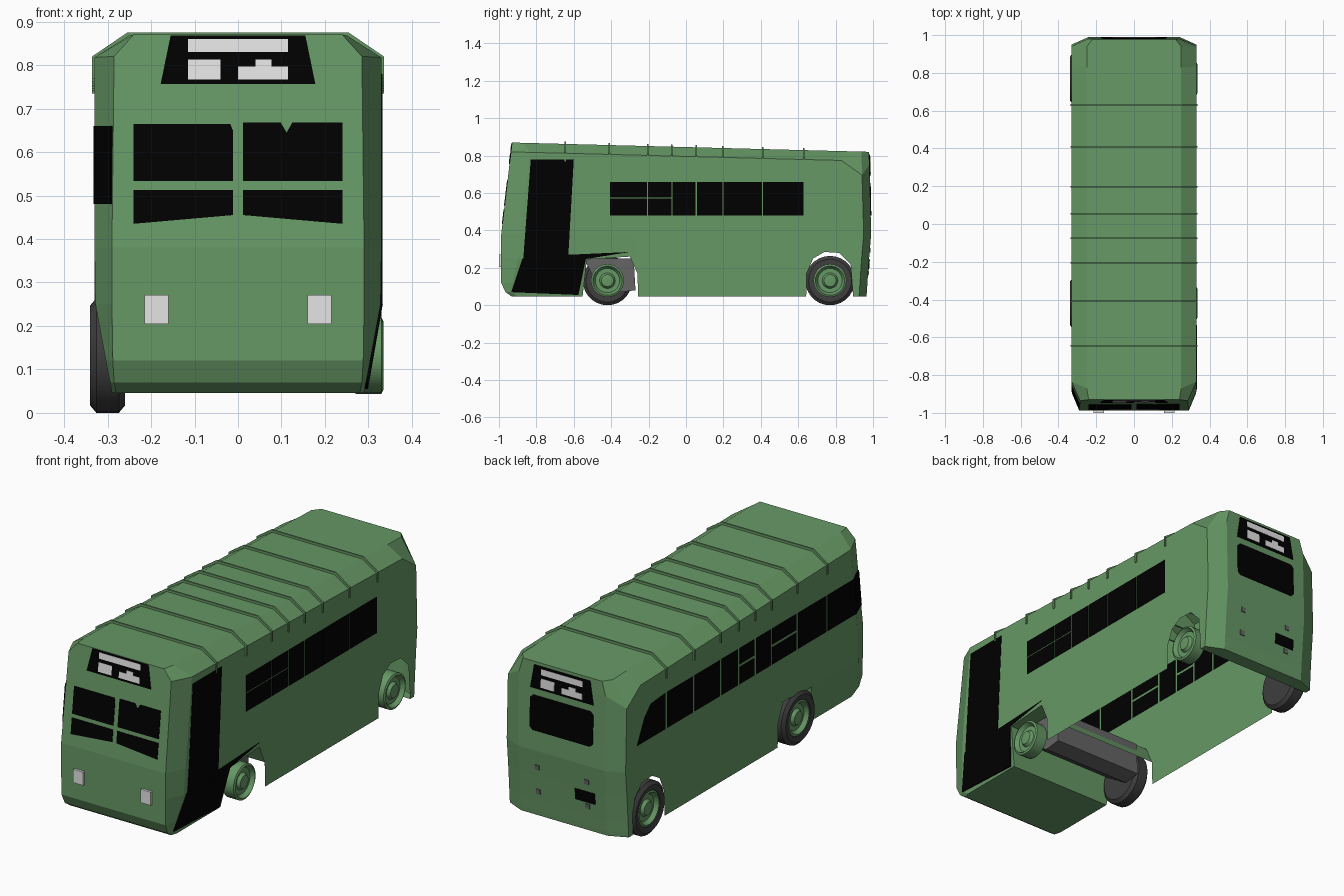
import bpy, bmesh, math
from mathutils import Vector

if "Cube" in bpy.data.objects:
    bpy.data.objects.remove(bpy.data.objects["Cube"])


def material(name, rgb):
    m = bpy.data.materials.new(name)
    m.use_nodes = True
    m.diffuse_color = (*rgb, 1)
    m.node_tree.nodes["Principled BSDF"].inputs["Base Color"].default_value = (*rgb, 1)
    return m


GREEN = material("body green", (0.135, 0.315, 0.13))
BLACK = material("glass black", (0, 0, 0))
TYRE = material("tyre grey", (0.05, 0.048, 0.048))
GREY = material("liner grey", (0.13, 0.13, 0.13))
PALE = material("lamp pale grey", (0.78, 0.78, 0.78))


def finish(bm, name, mat):
    bmesh.ops.recalc_face_normals(bm, faces=bm.faces)
    me = bpy.data.meshes.new(name)
    bm.to_mesh(me)
    bm.free()
    ob = bpy.data.objects.new(name, me)
    bpy.context.collection.objects.link(ob)
    me.materials.append(mat)
    return ob


def loft(rings, name, mat):
    """Skin equal-length closed rings and cap both ends."""
    bm = bmesh.new()
    vs = [[bm.verts.new(p) for p in r] for r in rings]
    n = len(vs[0])
    for a, b in zip(vs, vs[1:]):
        for i in range(n):
            j = (i + 1) % n
            bm.faces.new((a[i], a[j], b[j], b[i]))
    bm.faces.new(vs[0])
    bm.faces.new(vs[-1])
    return finish(bm, name, mat)


def slab(name, pts, offset, mat):
    """Thin plate: polygon pushed both ways along an offset."""
    o = Vector(offset)
    return loft([[Vector(p) - o for p in pts], [Vector(p) + o for p in pts]], name, mat)


def rect(a, b, c, d):
    return [(a, c), (b, c), (b, d), (a, d)]


def front_y(z):
    return -0.988 + 0.058 * max(0, z - 0.38) / 0.49


def rear_y(z):
    return 0.99 - 0.01 * (z - 0.38) / 0.49 if z > 0.38 else 0.965 + 0.025 * (z - 0.04) / 0.34


def front_plate(name, xz, mat, out=0.003):
    slab(name, [(x, front_y(z), z) for x, z in xz], (0, out, 0), mat)


def rear_plate(name, xz, mat, out=0.003):
    slab(name, [(x, rear_y(z), z) for x, z in xz], (0, out, 0), mat)


def side_plate(name, s, yz, mat):
    slab(name, [(s * 0.33, y, z) for y, z in yz], (0.002, 0, 0), mat)


def ring(z, yf, yr, wf, w, fx, rx, d, drop=0):
    """Horizontal body section; drop lowers the rear side corners."""
    half = [(fx, yf, z), (wf, yf + d, z), (wf, -0.53, z), (w, -0.27, z),
            (w, yr - 0.15, z), (w, yr - 0.04, z - drop), (rx, yr, z - drop / 4)]
    pts = half + [(-x, y, h) for x, y, h in reversed(half)]
    slope = 0.026 if z > 0.7 else 0
    return [(x, y, h - slope * (y + 0.93)) for x, y, h in pts]


# Body shell with wheel arches cut right through
body = loft([
    ring(0.046, -0.93, 0.965, 0.29, 0.33, 0.28, 0.24, 0.03),
    ring(0.07, -0.965, 0.967, 0.294, 0.33, 0.285, 0.24, 0.03),
    ring(0.12, front_y(0.12), 0.97, 0.304, 0.33, 0.288, 0.24, 0.06),
    ring(0.25, front_y(0.25), 0.979, 0.328, 0.33, 0.29, 0.24, 0.09),
    ring(0.38, front_y(0.38), 0.99, 0.33, 0.33, 0.29, 0.24, 0.1),
    ring(0.82, front_y(0.82), 0.981, 0.33, 0.33, 0.285, 0.24, 0.1, 0.075),
    ring(0.87, front_y(0.87), 0.978, 0.25, 0.25, 0.24, 0.22, 0.06),
], "body", GREEN)

arches = {
    "front": [(-0.57, -0.1), (-0.53, 0.245), (-0.3, 0.26), (-0.26, 0.17), (-0.25, -0.1)],
    "rear": [(0.64, -0.1), (0.645, 0.17), (0.68, 0.25), (0.74, 0.285),
             (0.82, 0.28), (0.88, 0.22), (0.905, -0.1)],
}
bpy.context.view_layer.objects.active = body
for key, prof in arches.items():
    cutter = slab(key + "_arch_cutter", [(0, y, z) for y, z in prof], (0.6, 0, 0), GREEN)
    cutter.hide_render = True
    mod = body.modifiers.new(key, 'BOOLEAN')
    mod.operation = 'DIFFERENCE'
    mod.solver = 'EXACT'
    mod.object = cutter
    bpy.ops.object.modifier_apply(modifier=mod.name)
    bpy.data.objects.remove(cutter)

# Open underside behind the front axle, leaving a hollow shell
bm = bmesh.new()
bm.from_mesh(body.data)
under = []
for f in bm.faces:
    c = f.calc_center_median()
    if abs(f.normal.x) < 0.5 and abs(c.x) < 0.2 and -0.27 < c.y < 0.92 and c.z < 0.3:
        under.append(f)
bmesh.ops.delete(bm, geom=under, context='FACES')
bm.to_mesh(body.data)
bm.free()

# Grey liner inside the front arch
slab("front_arch_liner", [(0, -0.545, 0.25), (0, -0.28, 0.25), (0, -0.27, 0.08),
                          (0, -0.36, 0.07), (0, -0.5, 0.16)], (0.25, 0, 0), GREY)

# Roof ribs
breaks = [-0.645, -0.41, -0.205, -0.075, 0.055, 0.197, 0.41, 0.63]
for y in breaks:
    drop = 0.026 * (y + 0.93)
    half = [(0.336, 0.775), (0.336, 0.827), (0.255, 0.882)]
    pts = half + [(-x, z) for x, z in reversed(half)]
    slab("roof_rib", [(x, y, z - drop) for x, z in pts], (0, 0.004, 0), GREEN)

# Side windows between the ribs, some split by a horizontal bar
for s in (1, -1):
    edges = breaks[1:] if s > 0 else [-0.88] + breaks
    gap = 0.003 if s > 0 else 0.007
    for a, b in zip(edges, edges[1:]):
        split = (-0.5 < a < -0.3) or (-0.3 < a < -0.1 and s > 0) or (-0.1 < a < 0 and s < 0)
        for lo, hi in ([(0.48, 0.573 - gap), (0.573 + gap, 0.66)] if split else [(0.48, 0.66)]):
            side_plate("side_window", s, rect(a + gap, b - gap, lo, hi), BLACK)
side_plate("rear_quarter_window", -1,
           [(0.637, 0.48), (0.86, 0.48), (0.8, 0.6), (0.75, 0.65), (0.637, 0.66)], BLACK)
corner = [(-0.33, front_y(z) + 0.1, z) for z in (0.48, 0.66)]
corner += [(-0.291, front_y(z) + 0.003, z) for z in (0.66, 0.48)]
slab("corner_window", corner, (0.002, 0.002, 0), BLACK)

# Door on one side, its lower half leaning inward
side_plate("door_upper", 1, [(-0.87, 0.25), (-0.63, 0.25), (-0.6, 0.78), (-0.83, 0.78)], BLACK)
slab("door_lower", [(0.329, -0.875, 0.25), (0.329, -0.535, 0.25),
                    (0.295, -0.575, 0.055), (0.295, -0.935, 0.07)], (0.004, 0, 0), BLACK)
side_plate("door_trim", 1, [(-0.63, 0.25), (-0.53, 0.248), (-0.3, 0.285), (-0.63, 0.27)], BLACK)

# Windscreen panes, one of them notched
front_plate("windscreen_upper", [(-0.24, 0.533), (-0.012, 0.533), (-0.012, 0.65),
                                 (-0.018, 0.665), (-0.24, 0.665)], BLACK)
front_plate("windscreen_upper", [(0.012, 0.533), (0.24, 0.533), (0.24, 0.668), (0.125, 0.668),
                                 (0.112, 0.645), (0.098, 0.668), (0.012, 0.668)], BLACK)
for s in (1, -1):
    front_plate("windscreen_lower", [(s * 0.012, 0.455), (s * 0.24, 0.435),
                                     (s * 0.24, 0.513), (s * 0.012, 0.513)], BLACK)
    front_plate("headlight", rect(s * 0.16, s * 0.215, 0.204, 0.271), PALE, 0.012)

# Destination boards with plain pale bars
bars = [rect(-0.115, 0.115, 0.83, 0.86), rect(-0.115, -0.04, 0.767, 0.813),
        rect(0, 0.115, 0.767, 0.797), rect(0.04, 0.077, 0.797, 0.813)]
front_plate("front_board", [(-0.178, 0.756), (0.178, 0.756), (0.155, 0.868), (-0.155, 0.868)], BLACK)
rear_plate("rear_board", [(-0.175, 0.69), (0.175, 0.69), (0.155, 0.805), (-0.155, 0.805)], BLACK)
for bar in bars:
    front_plate("front_board_bar", bar, PALE, 0.0045)
    rear_plate("rear_board_bar", [(-x, z - 0.065) for x, z in bar], PALE, 0.0045)

# Rear window, plate and small lamps
rear_plate("rear_window", [(-0.16, 0.48), (0.16, 0.48), (0.175, 0.495), (0.175, 0.64),
                           (0.16, 0.655), (-0.16, 0.655), (-0.175, 0.64), (-0.175, 0.495)], BLACK)
rear_plate("rear_plate", rect(-0.18, -0.07, 0.19, 0.245), BLACK)
for x in (-0.137, 0.137):
    for z in (0.17, 0.295):
        rear_plate("rear_lamp", rect(x - 0.012, x + 0.012, z - 0.012, z + 0.012), GREY)


def lathe(name, s, x0, y, profile, mat, sides=28):
    """Turn (radius, offset) points about an axle along x."""
    rings = []
    for r, dx in profile:
        turn = [2 * math.pi * i / sides for i in range(sides)]
        rings.append([(s * (x0 + dx), y + r * math.cos(t), 0.132 + r * math.sin(t)) for t in turn])
    ob = loft(rings, name, mat)
    bpy.ops.object.select_all(action='DESELECT')
    ob.select_set(True)
    bpy.context.view_layer.objects.active = ob
    bpy.ops.object.shade_smooth_by_angle(angle=math.radians(30))


# Wheels: rims on both sides, tyres on one side only
rim = [(0.088, 0), (0.088, 0.06), (0.078, 0.065), (0.065, 0.045),
       (0.042, 0.045), (0.032, 0.06), (0.012, 0.062)]
tyre = [(0.09, 0), (0.115, 0), (0.132, 0.014), (0.132, 0.066), (0.115, 0.08), (0.088, 0.075), (0.086, 0.03)]
for y, place in ((-0.42, "front"), (0.77, "rear")):
    for s in (1, -1):
        lathe(place + "_rim", s, 0.27, y, rim, GREEN)
    lathe(place + "_tyre", -1, 0.26, y, tyre, TYRE)
